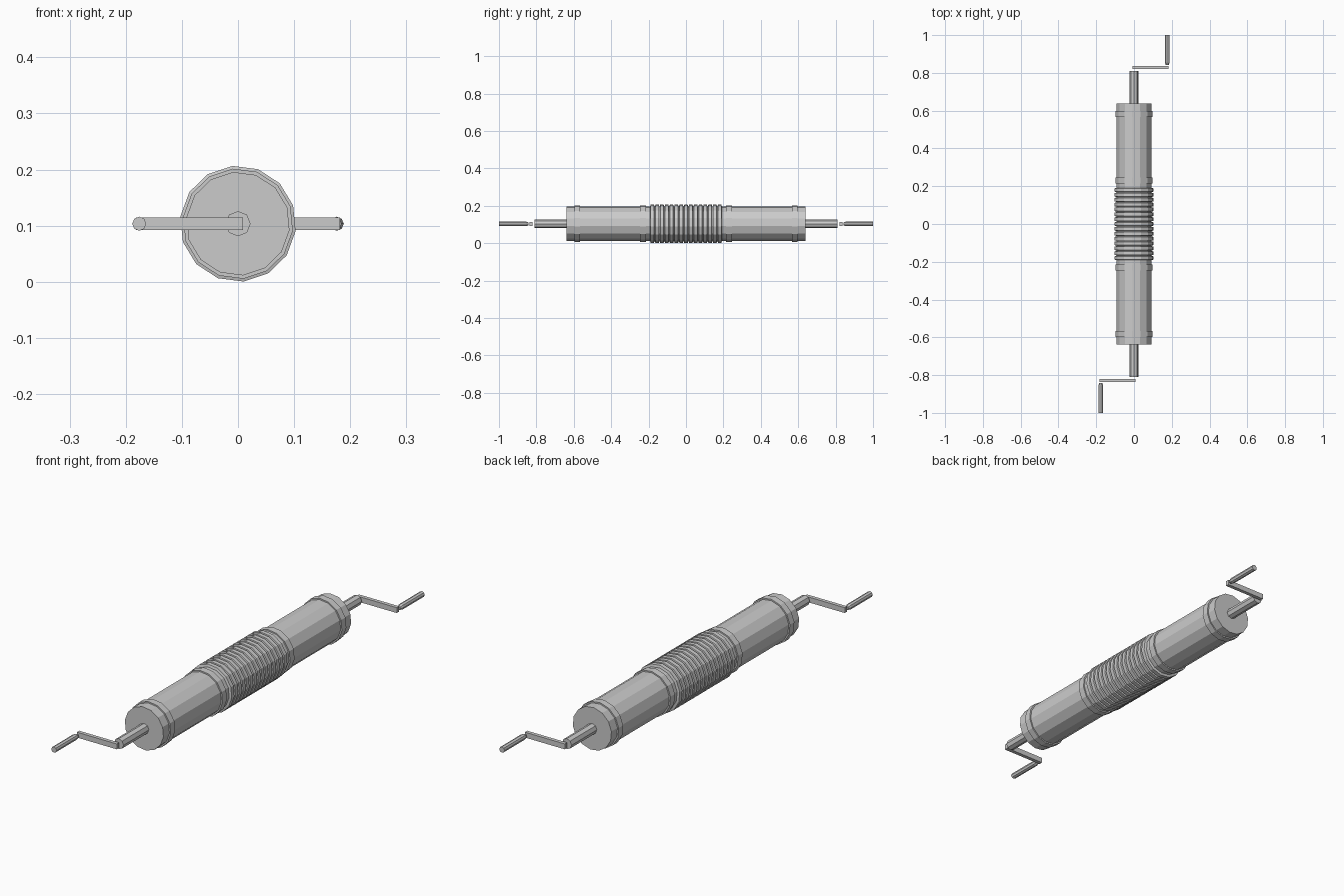
import bpy, bmesh, math
from mathutils import Matrix, Vector

if "Cube" in bpy.data.objects:
    bpy.data.objects.remove(bpy.data.objects["Cube"])

ZC = 0.1035                     # height of the common axis
TURN = math.radians(95.5)       # rotation of the drum facets

grey = bpy.data.materials.new("light grey metal")
grey.diffuse_color = (0.6, 0.6, 0.6, 1)
grey.use_nodes = True
grey.node_tree.nodes["Principled BSDF"].inputs["Base Color"].default_value = grey.diffuse_color


def finish(name, bm):
    bmesh.ops.recalc_face_normals(bm, faces=bm.faces)
    me = bpy.data.meshes.new(name)
    bm.to_mesh(me)
    bm.free()
    me.materials.append(grey)
    ob = bpy.data.objects.new(name, me)
    bpy.context.collection.objects.link(ob)
    return ob


def lathe(name, profile, sides, x=0.0, turn=0.0):
    """Flat-faced turned part along y from (y, radius) pairs, capped at both ends."""
    bm = bmesh.new()
    rings = []
    for y, r in profile:
        rings.append([bm.verts.new((x + r * math.cos(turn + math.tau * i / sides), y,
                                    ZC + r * math.sin(turn + math.tau * i / sides)))
                      for i in range(sides)])
    for a, b in zip(rings, rings[1:]):
        for i in range(sides):
            j = (i + 1) % sides
            bm.faces.new((a[i], a[j], b[j], b[i]))
    bm.faces.new(rings[0])
    bm.faces.new(rings[-1])
    return finish(name, bm)


def box(name, centre, size):
    bm = bmesh.new()
    bmesh.ops.create_cube(bm, size=1, matrix=Matrix.Translation(Vector(centre))
                          @ Matrix.Diagonal((*size, 1)))
    return finish(name, bm)


# Drum body
lathe("drum", [(-0.638, 0.0925), (0.638, 0.0925)], 14, turn=TURN)

# Rope windings: one sleeve with narrow grooves
count, half = 15, 0.193
pitch = 2 * half / count
profile = []
for k in range(count):
    y0 = -half + k * pitch
    profile += [(y0 + 0.0015, 0.094), (y0 + 0.004, 0.1035),
                (y0 + pitch - 0.004, 0.1035), (y0 + pitch - 0.0015, 0.094)]
lathe("rope_windings", profile, 14, turn=TURN)

# Collars, shafts and crank handles at both ends
for side, label in ((-1, "front"), (1, "back")):
    for y, place in ((0.23, "inner"), (0.582, "outer")):
        lathe(f"{label}_{place}_collar",
              [(side * y - 0.015, 0.0985), (side * y + 0.015, 0.0985)], 14, turn=TURN)
    lathe(f"{label}_shaft", [(side * 0.63, 0.0225), (side * 0.81, 0.0225)], 8,
          turn=math.pi / 2)
    box(f"{label}_crank_arm", (side * 0.0865, side * 0.828, ZC), (0.19, 0.016, 0.023))
    lathe(f"{label}_crank_handle",
          [(side * 0.842, 0.008), (side * 0.856, 0.0125), (side * 1.0, 0.0125)], 8,
          x=side * 0.176)
